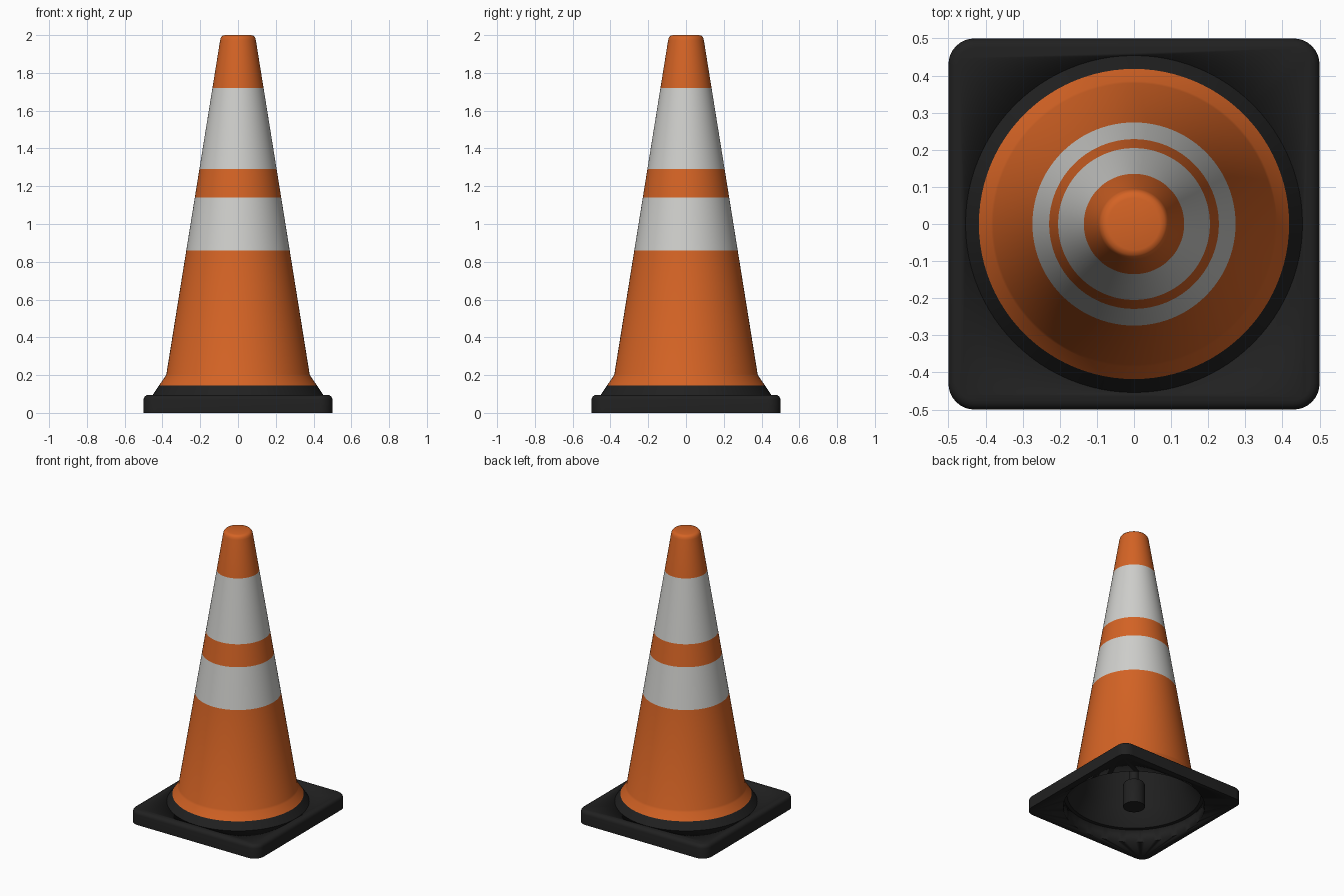
import bpy, bmesh, math

if "Cube" in bpy.data.objects:
    bpy.data.objects.remove(bpy.data.objects["Cube"])


def material(name, rgb):
    m = bpy.data.materials.new(name)
    m.diffuse_color = (*rgb, 1)
    m.use_nodes = True
    m.node_tree.nodes["Principled BSDF"].inputs["Base Color"].default_value = m.diffuse_color
    return m


ORANGE = material("orange plastic", (0.66, 0.125, 0.018))
WHITE = material("reflective white", (0.62, 0.62, 0.60))
BLACK = material("black rubber", (0.015, 0.015, 0.015))
SEGMENTS = 96


def finish(name, bm, mats):
    mesh = bpy.data.meshes.new(name)
    bmesh.ops.recalc_face_normals(bm, faces=bm.faces)
    bm.to_mesh(mesh)
    bm.free()
    for m in mats:
        mesh.materials.append(m)
    ob = bpy.data.objects.new(name, mesh)
    bpy.context.collection.objects.link(ob)
    bpy.ops.object.select_all(action='DESELECT')
    ob.select_set(True)
    bpy.context.view_layer.objects.active = ob
    bpy.ops.object.shade_smooth_by_angle(angle=math.radians(35))
    return ob


def lathe(name, profile, mats, rule=None):
    """Spin an (r, z) profile about z; rule(i) gives the material of segment i."""
    bm = bmesh.new()
    rings = []
    for r, z in profile:
        if r == 0:
            rings.append([bm.verts.new((0, 0, z))] * SEGMENTS)
        else:
            rings.append([bm.verts.new((r * math.cos(a), r * math.sin(a), z))
                          for a in (2 * math.pi * k / SEGMENTS for k in range(SEGMENTS))])
    for i, (lo, hi) in enumerate(zip(rings, rings[1:])):
        for k in range(SEGMENTS):
            n = (k + 1) % SEGMENTS
            corners = list(dict.fromkeys((lo[k], lo[n], hi[n], hi[k])))
            bm.faces.new(corners).material_index = rule(i) if rule else 0
    return finish(name, bm, mats)


def cone_r(z):
    return 0.38 - (z - 0.2) * 0.161


# Cone shell: inner wall, flared skirt, striped outside, rounded tip
inner = [(0, 1.96), (0.075, 1.96), (0.355, 0.2), (0.43, 0.09)]
skirt = [(0.455, 0.09), (0.418, 0.145), (0.385, 0.193), (cone_r(0.205), 0.205)]
bands = [(cone_r(z), z) for z in (0.86, 1.14, 1.29, 1.72, 1.972)]
tip = [(0.091, 1.986), (0.083, 1.996), (0.07, 2.0), (0, 2.0)]
colours = [2] * 5 + [0, 0, 0, 1, 0, 1] + [0] * 5
lathe("cone", inner + skirt + bands + tip, [ORANGE, WHITE, BLACK], lambda i: colours[i])

# Square rubber base with rounded corners and a softened top rim
bm = bmesh.new()
bmesh.ops.create_cube(bm, size=1)
for v in bm.verts:
    v.co.z = 0.095 if v.co.z > 0 else 0
upright = [e for e in bm.edges if abs(e.verts[0].co.z - e.verts[1].co.z) > 0.01]
bmesh.ops.bevel(bm, geom=upright, offset=0.07, segments=8, profile=0.5, affect='EDGES')
rim = [e for e in bm.edges if all(v.co.z > 0.09 for v in e.verts)]
bmesh.ops.bevel(bm, geom=rim, offset=0.025, segments=4, profile=0.5, affect='EDGES')
base = finish("base", bm, [BLACK])

# Round opening through the base
cutter = lathe("opening_cutter", [(0, -0.1), (0.454, -0.1), (0.454, 0.3), (0, 0.3)], [BLACK])
cutter.hide_render = True
cutter.hide_viewport = True
cut = base.modifiers.new("opening", 'BOOLEAN')
cut.operation = 'DIFFERENCE'
cut.solver = 'EXACT'
cut.object = cutter

# Central post: wide foot below, thin rod up to the tip
lathe("centre_post", [(0, 0), (0.07, 0), (0.07, 0.16), (0.06, 0.175), (0.03, 0.175),
                      (0.03, 1.97), (0, 1.97)], [BLACK])
